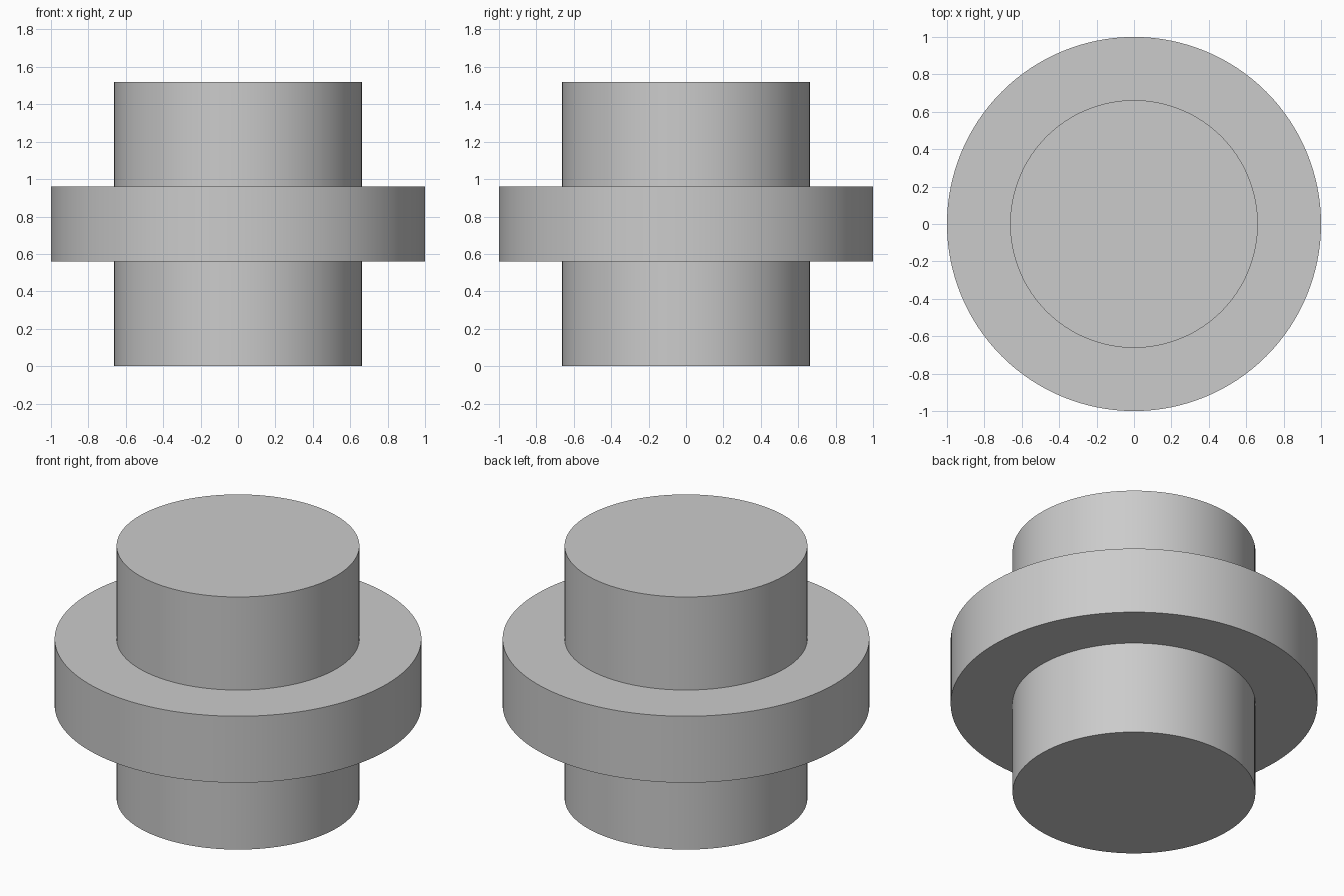
import bpy
import bmesh
import math

cube = bpy.data.objects.get("Cube")
if cube:
    bpy.data.objects.remove(cube, do_unlink=True)

SEGMENTS = 128
HUB_R, FLANGE_R = 0.662, 1.0
FLANGE_BOTTOM, FLANGE_TOP, HEIGHT = 0.56, 0.96, 1.52

# Single grey material
grey = bpy.data.materials.new("plain grey")
grey.use_nodes = True
colour = (0.6, 0.6, 0.6, 1)
grey.diffuse_color = colour
grey.node_tree.nodes["Principled BSDF"].inputs["Base Color"].default_value = colour


def lathe(name, profile):
    """Build a closed solid by stacking rings of (radius, height) and capping the ends."""
    bm = bmesh.new()
    rings = []
    for radius, z in profile:
        ring = []
        for i in range(SEGMENTS):
            a = math.tau * i / SEGMENTS
            ring.append(bm.verts.new((radius * math.cos(a), radius * math.sin(a), z)))
        rings.append(ring)
    for low, high in zip(rings, rings[1:]):
        for i in range(SEGMENTS):
            j = (i + 1) % SEGMENTS
            bm.faces.new((low[i], low[j], high[j], high[i]))
    bm.faces.new(rings[0][::-1])
    bm.faces.new(rings[-1])
    mesh = bpy.data.meshes.new(name)
    bm.to_mesh(mesh)
    bm.free()
    mesh.materials.append(grey)
    obj = bpy.data.objects.new(name, mesh)
    bpy.context.collection.objects.link(obj)
    return obj


# Round hub with a wide flange around its middle
body = lathe("flanged_hub", [
    (HUB_R, 0), (HUB_R, FLANGE_BOTTOM),
    (FLANGE_R, FLANGE_BOTTOM), (FLANGE_R, FLANGE_TOP),
    (HUB_R, FLANGE_TOP), (HUB_R, HEIGHT),
])

# Smooth walls, sharp rims
bpy.ops.object.select_all(action="DESELECT")
body.select_set(True)
bpy.context.view_layer.objects.active = body
bpy.ops.object.shade_smooth_by_angle(angle=math.radians(30))
